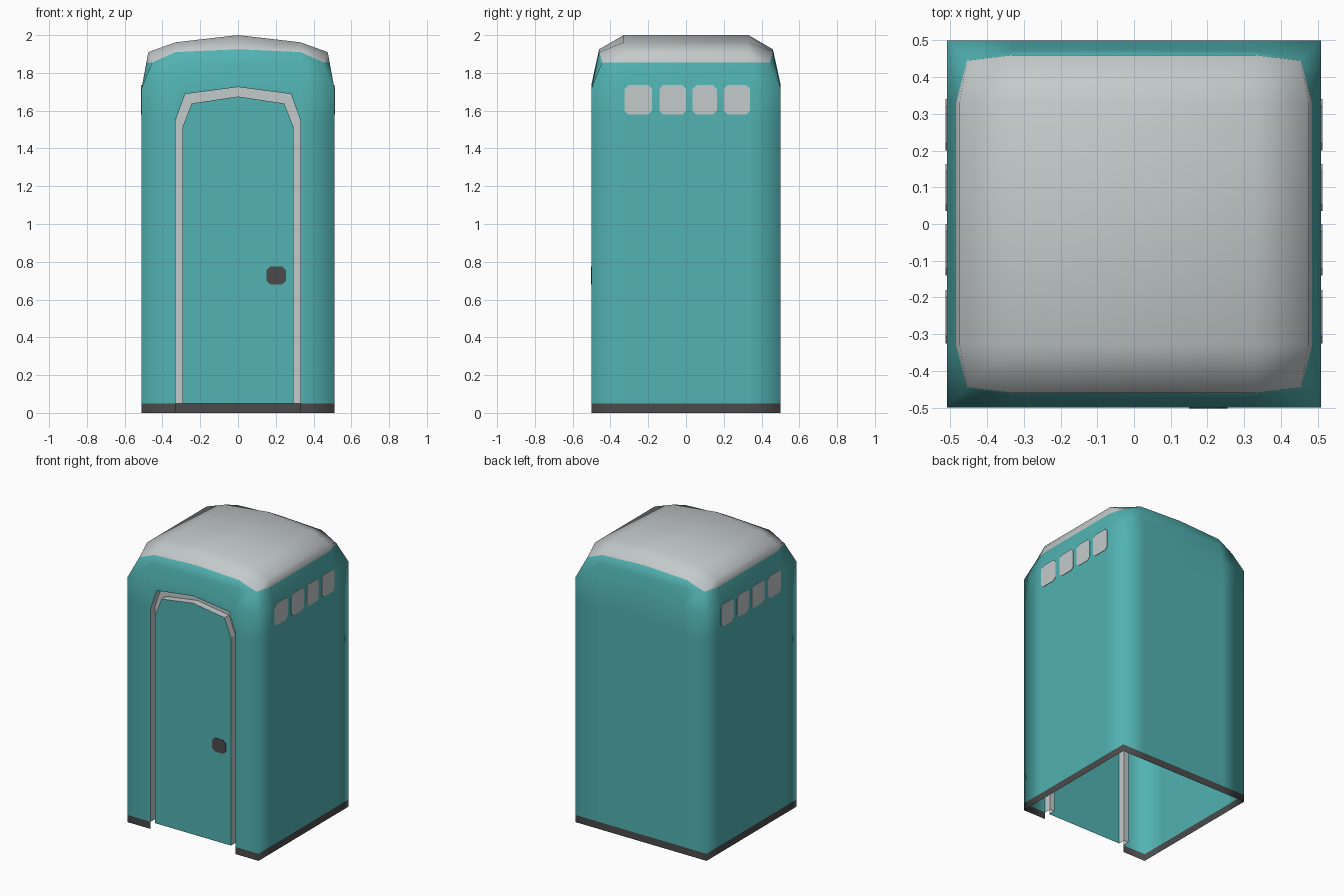
import bpy, bmesh

if "Cube" in bpy.data.objects:
    bpy.data.objects.remove(bpy.data.objects["Cube"])

def material(name, rgb):
    m = bpy.data.materials.new(name)
    m.diffuse_color = (*rgb, 1)
    m.use_nodes = True
    m.node_tree.nodes["Principled BSDF"].inputs["Base Color"].default_value = m.diffuse_color
    return m

TEAL = material("teal_plastic", (0.084, 0.445, 0.445))
GREY = material("pale_grey", (0.55, 0.59, 0.59))
DARK = material("dark_grey", (0.07, 0.07, 0.07))

def finish(name, bm, mats, smooth=False, recalc=True):
    if recalc:
        bmesh.ops.recalc_face_normals(bm, faces=bm.faces[:])
    for f in bm.faces:
        f.smooth = smooth
    me = bpy.data.meshes.new(name)
    bm.to_mesh(me)
    bm.free()
    for m in mats:
        me.materials.append(m)
    ob = bpy.data.objects.new(name, me)
    bpy.context.collection.objects.link(ob)
    return ob

# Door opening outlines (x, z), left to right over the top
def arch(half):
    return [(-x, z) for x, z in half] + [(0, half[-1][1] + 0.037)] + list(reversed(half))

OUTER = arch([(0.33, 0.05), (0.33, 1.55), (0.28, 1.688)])
INNER = arch([(0.295, 0.05), (0.295, 1.51), (0.245, 1.638)])

# Cabin shell: an open-bottomed 5 x 4 column plan, swept up and closed by a domed roof
XS, YS = [-0.51, -0.33, 0, 0.33, 0.51], [-0.5, -0.33, 0.33, 0.5]
PLAN = ([(i, 0) for i in range(5)] + [(4, 1), (4, 2)] +
        [(i, 3) for i in range(4, -1, -1)] + [(0, 2), (0, 1)])

def sign(v):
    return (v > 0) - (v < 0)

def eave(i, j):
    x, y = XS[i], YS[j]
    end_x, end_y = i in (0, 4), j in (0, 3)
    if end_x and end_y:
        return sign(x) * 0.455, sign(y) * 0.445, 1.855
    if end_x:
        return sign(x) * 0.475, y, 1.91
    return x, sign(y) * 0.46, 1.91 if x else 1.925

bm = bmesh.new()
rings = []
for z in (0, 0.05, 1.55, 1.72):
    rings.append({(i, j): bm.verts.new((XS[i], YS[j], z + (0.022 if z > 1.7 and i == 2 else 0)))
                  for i, j in PLAN})
rings.append({p: bm.verts.new(eave(*p)) for p in PLAN})

for k in range(4):
    for n, a in enumerate(PLAN):
        b = PLAN[(n + 1) % len(PLAN)]
        doorway = a[1] == 0 and b[1] == 0 and a[0] in (1, 2) and b[0] in (2, 3)
        if doorway and k < 3:
            continue
        bm.faces.new((rings[k][a], rings[k][b], rings[k + 1][b], rings[k + 1][a]))

# Wall above the doorway
crown = bm.verts.new((0, -0.5, OUTER[3][1]))
for i, (x, z) in ((1, OUTER[2]), (3, OUTER[4])):
    shoulder = bm.verts.new((x, -0.5, z))
    loop = [rings[2][(i, 0)], shoulder, crown, rings[3][(2, 0)], rings[3][(i, 0)]]
    bm.faces.new(loop if i == 1 else loop[::-1])

# Roof panels
top = dict(rings[4])
for i in (1, 2, 3):
    for j in (1, 2):
        top[(i, j)] = bm.verts.new((XS[i], YS[j], 2.0 if i == 2 else 1.962))
for i in range(4):
    for j in range(3):
        bm.faces.new((top[(i, j)], top[(i + 1, j)], top[(i + 1, j + 1)], top[(i, j + 1)]))
bmesh.ops.delete(bm, geom=[v for v in bm.verts if not v.link_faces], context='VERTS')

# Paint line of the roof on the sides
bmesh.ops.bisect_plane(bm, geom=bm.verts[:] + bm.edges[:] + bm.faces[:], dist=0.001,
                       plane_co=(0, 0, 1.855), plane_no=(0, 0, 1))
bm.normal_update()
for f in bm.faces:
    z = f.calc_center_median().z
    if z < 0.05:
        f.material_index = 2
    elif z > 1.855 and abs(f.normal.y) < 0.8:
        f.material_index = 1
finish("cabin_shell", bm, [TEAL, GREY, DARK], smooth=True, recalc=False)

# Recessed groove around the door
bm = bmesh.new()
rows = [[bm.verts.new((x, y, z)) for x, z in path]
        for path, y in ((OUTER, -0.5), (OUTER, -0.45), (INNER, -0.45), (INNER, -0.5))]
for a, b in zip(rows, rows[1:]):
    for n in range(len(a) - 1):
        bm.faces.new((a[n], a[n + 1], b[n + 1], b[n]))
bm.normal_update()
bm.faces.ensure_lookup_table()
if bm.faces[len(OUTER) - 1].normal.y > 0:
    bmesh.ops.reverse_faces(bm, faces=bm.faces[:])
finish("door_groove", bm, [GREY], recalc=False)

# Door leaf
bm = bmesh.new()
face = bm.faces.new([bm.verts.new((x, -0.5, z)) for x, z in INNER])
face.normal_update()
if face.normal.y > 0:
    face.normal_flip()
finish("door", bm, [TEAL], recalc=False)

# Thin plates with clipped corners, u is the horizontal direction
def plate(name, u0, u1, z0, z1, place, mat, c=0.02):
    pts = [(u0 + c, z0), (u1 - c, z0), (u1, z0 + c), (u1, z1 - c),
           (u1 - c, z1), (u0 + c, z1), (u0, z1 - c), (u0, z0 + c)]
    bm = bmesh.new()
    back, front = ([bm.verts.new(place(u, d, z)) for u, z in pts] for d in (-0.001, 0.003))
    bm.faces.new(back)
    bm.faces.new(front)
    for n in range(8):
        m = (n + 1) % 8
        bm.faces.new((back[n], back[m], front[m], front[n]))
    finish(name, bm, [mat])

plate("door_handle", 0.15, 0.255, 0.68, 0.775, lambda u, d, z: (u, -0.5 - d, z), DARK)

# Side vents, mirrored on both walls
for side, s in (("right", 1), ("left", -1)):
    for n, (y0, y1) in enumerate([(-0.325, -0.18), (-0.14, 0.0), (0.035, 0.163), (0.2, 0.34)]):
        plate(f"{side}_vent_{n + 1}", y0, y1, 1.58, 1.735,
              lambda u, d, z: (s * (0.51 + d), u, z), GREY)
